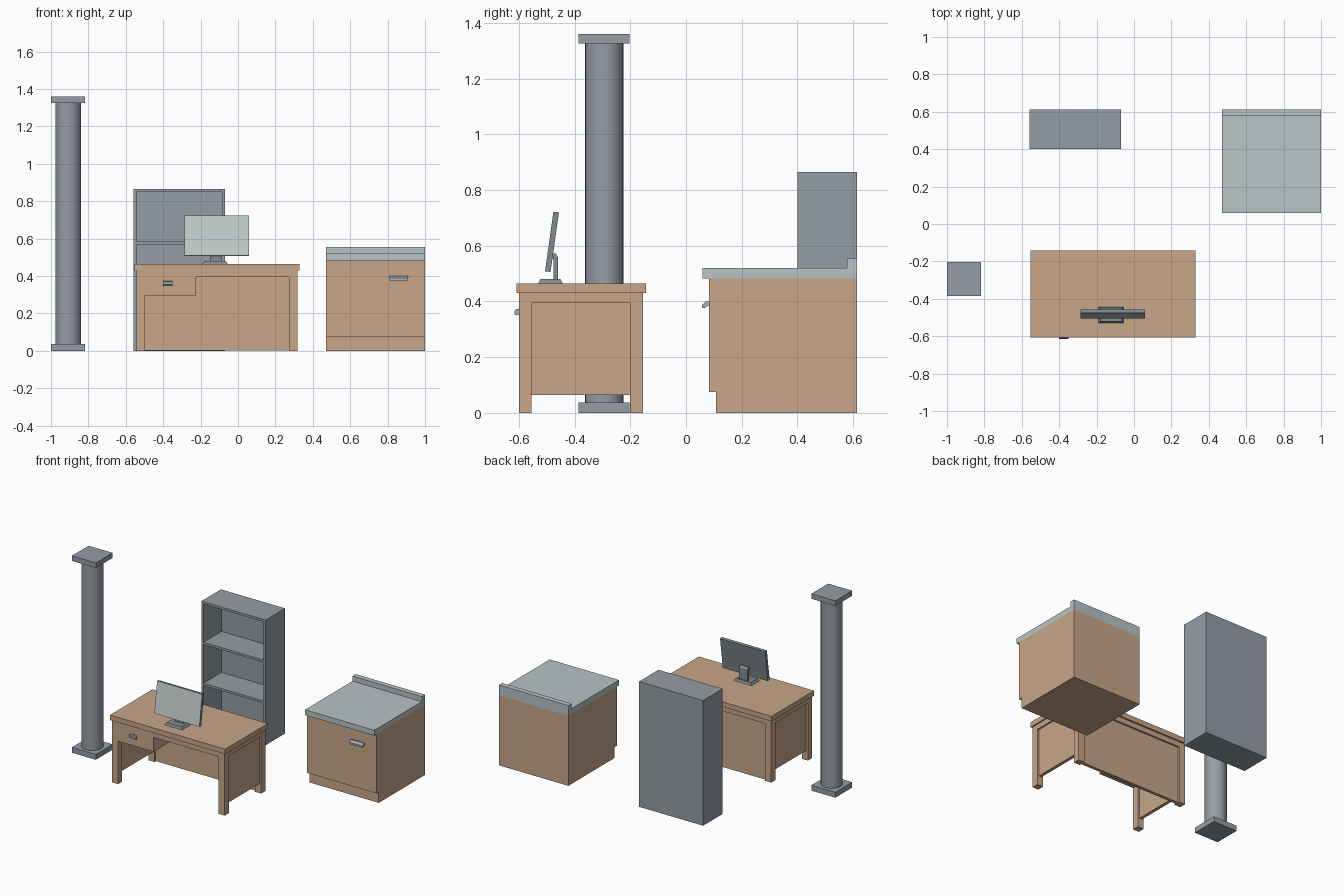
import bpy, bmesh, math
from mathutils import Matrix

if "Cube" in bpy.data.objects:
    bpy.data.objects.remove(bpy.data.objects["Cube"])


def srgb(r, g, b):
    f = lambda c: c / 12.92 if c <= 0.04045 else ((c + 0.055) / 1.055) ** 2.4
    return (f(r / 255), f(g / 255), f(b / 255), 1)


def material(name, r, g, b):
    m = bpy.data.materials.new(name)
    m.diffuse_color = srgb(r, g, b)
    m.use_nodes = True
    m.node_tree.nodes["Principled BSDF"].inputs["Base Color"].default_value = m.diffuse_color
    return m


WOOD = material("tan wood", 200, 166, 137)
GREY = material("blue grey", 150, 157, 166)
COUNTER = material("pale counter grey", 186, 195, 197)
SCREEN = material("screen light grey", 197, 206, 206)
PLASTIC = material("monitor grey", 130, 140, 144)
METAL = material("handle grey", 165, 179, 185)


def finish(name, bm, *mats):
    me = bpy.data.meshes.new(name)
    bmesh.ops.recalc_face_normals(bm, faces=bm.faces)
    bm.to_mesh(me)
    bm.free()
    for m in mats:
        me.materials.append(m)
    ob = bpy.data.objects.new(name, me)
    bpy.context.collection.objects.link(ob)
    return ob


def box(name, x, y, z, *mats):
    """Box from (min, max) pairs."""
    bm = bmesh.new()
    bmesh.ops.create_cube(bm, size=1)
    for v in bm.verts:
        v.co = [r[0] if c < 0 else r[1] for c, r in zip(v.co, (x, y, z))]
    return finish(name, bm, *mats)


def extrude_x(name, x, profile, mat):
    """Extrude a (y, z) profile between two x values."""
    bm = bmesh.new()
    f = bm.faces.new([bm.verts.new((x[0], y, z)) for y, z in profile])
    out = bmesh.ops.extrude_face_region(bm, geom=[f])
    for v in out["geom"]:
        if isinstance(v, bmesh.types.BMVert):
            v.co.x = x[1]
    return finish(name, bm, mat)


# Column: square plinth and cap, round shaft
for name, z in (("column_base", (0, 0.037)), ("column_cap", (1.325, 1.36))):
    box(name, (-1, -0.817), (-0.385, -0.202), z, GREY)
bm = bmesh.new()
bmesh.ops.create_cone(bm, cap_ends=True, segments=24, radius1=0.069, radius2=0.069, depth=1.29,
                      matrix=Matrix.Translation((-0.908, -0.2935, 0.681)))
shaft = finish("column_shaft", bm, GREY)
bpy.context.view_layer.objects.active = shaft
shaft.select_set(True)
bpy.ops.object.shade_smooth_by_angle(angle=math.radians(30))

# Bookcase: sides, back, and boards
box("bookcase_back", (-0.56, -0.07), (0.597, 0.613), (0, 0.865), GREY)
for name, x in (("bookcase_left_side", (-0.56, -0.544)), ("bookcase_right_side", (-0.086, -0.07))):
    box(name, x, (0.4, 0.597), (0, 0.865), GREY)
for name, z in (("bookcase_bottom", 0), ("lower_shelf", 0.286), ("upper_shelf", 0.569), ("bookcase_top", 0.849)):
    box(name, (-0.544, -0.086), (0.4, 0.597), (z, z + 0.016), GREY)

# Cabinet: body with toe kick, counter with raised back edge, handle
extrude_x("cabinet_body", (0.47, 1), [(0.108, 0), (0.613, 0), (0.613, 0.483), (0.083, 0.483),
                                      (0.083, 0.075), (0.108, 0.075)], WOOD)
extrude_x("cabinet_counter", (0.47, 1), [(0.06, 0.483), (0.613, 0.483), (0.613, 0.555), (0.578, 0.555),
                                         (0.578, 0.52), (0.06, 0.52)], COUNTER)
extrude_x("cabinet_handle", (0.81, 0.91), [(0.083, 0.4), (0.072, 0.4), (0.058, 0.388), (0.058, 0.376),
                                           (0.066, 0.376), (0.083, 0.387)], METAL)

# Desk: top, corner legs, rails and recessed panels
box("desk_top", (-0.553, 0.328), (-0.608, -0.143), (0.43, 0.465), WOOD)
for xn, x in (("left", (-0.543, -0.497)), ("right", (0.272, 0.318))):
    for yn, y in (("front", (-0.6, -0.554)), ("back", (-0.201, -0.155))):
        box(f"{yn}_{xn}_leg", x, y, (0, 0.43), WOOD)
    box(f"{xn}_rail", x, (-0.554, -0.201), (0.395, 0.43), WOOD)
    box(f"{xn}_side_panel", (x[0] + 0.012, x[1] - 0.012), (-0.554, -0.201), (0.065, 0.395), WOOD)
for yn, y in (("front", (-0.6, -0.554)), ("back", (-0.201, -0.155))):
    box(f"{yn}_rail", (-0.497, 0.272), y, (0.395, 0.43), WOOD)
box("desk_back_panel", (-0.497, 0.272), (-0.189, -0.167), (0.002, 0.395), WOOD)

# Desk drawer and its pull
box("desk_drawer", (-0.497, -0.225), (-0.6, -0.189), (0.296, 0.397), WOOD)
extrude_x("drawer_pull", (-0.402, -0.35), [(-0.6, 0.373), (-0.61, 0.373), (-0.615, 0.368), (-0.615, 0.354),
                                           (-0.609, 0.35), (-0.6, 0.354)], METAL)

# Monitor: tilted panel with a pale front face
panel = box("monitor_panel", (-0.172, 0.172), (-0.01, 0.01), (-0.108, 0.108), PLASTIC, SCREEN)
for f in panel.data.polygons:
    f.material_index = 1 if f.normal.y < -0.9 else 0
panel.location = (-0.113, -0.481, 0.614)
panel.rotation_euler.x = math.radians(-8)

# Monitor stand: tapered foot, neck and mount
foot = box("monitor_foot", (-0.19, -0.055), (-0.53, -0.443), (0.465, 0.48), PLASTIC)
for v in foot.data.vertices:
    if v.co.z > 0.47:
        v.co.x = -0.1225 + (v.co.x + 0.1225) * 0.85
        v.co.y = -0.4865 + (v.co.y + 0.4865) * 0.83
extrude_x("monitor_neck", (-0.15, -0.085), [(-0.476, 0.478), (-0.459, 0.478), (-0.459, 0.558), (-0.468, 0.572),
                                            (-0.482, 0.572), (-0.476, 0.55)], PLASTIC)
